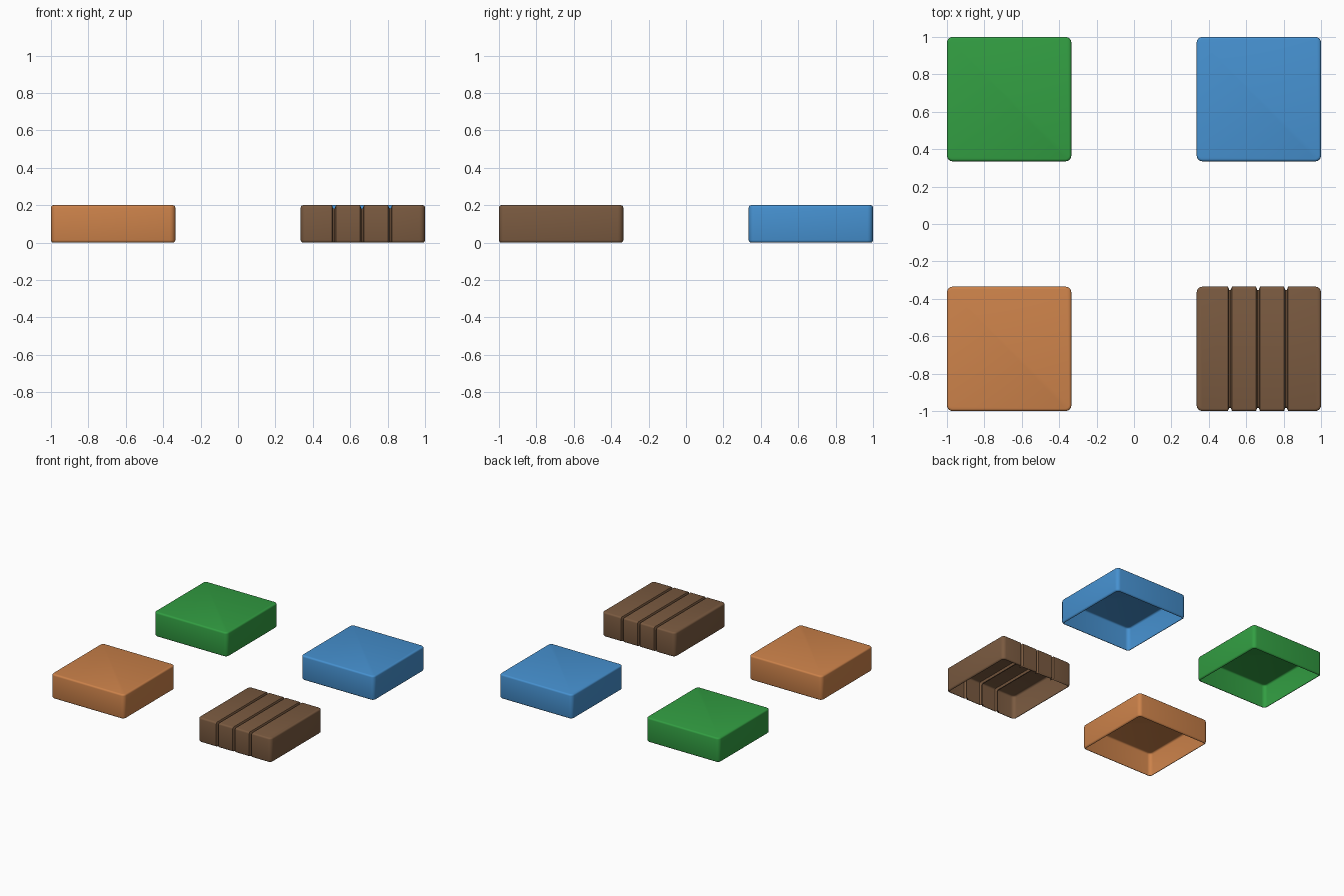
import bpy, bmesh
from mathutils import Vector

if "Cube" in bpy.data.objects:
    bpy.data.objects.remove(bpy.data.objects["Cube"])

S, H = 0.665, 0.2          # tile width and height
C = 1 - S / 2              # tile centre offset


def linear(c):
    return [((v / 255 + 0.055) / 1.055) ** 2.4 for v in c] + [1]


def rounded_block():
    bm = bmesh.new()
    bmesh.ops.create_cube(bm, size=1)
    for v in bm.verts:
        v.co = Vector((v.co.x * S, v.co.y * S, (v.co.z + 0.5) * H))
    # round the upright corners, then the top and bottom rims
    upright = [e for e in bm.edges if abs(e.verts[0].co.z - e.verts[1].co.z) > 0.1]
    bmesh.ops.bevel(bm, geom=upright, offset=0.03, segments=4, profile=0.5, affect='EDGES')
    rims = [e for e in bm.edges if abs(e.verts[0].co.z - e.verts[1].co.z) < 0.01]
    bmesh.ops.bevel(bm, geom=rims, offset=0.013, segments=3, profile=0.5, affect='EDGES')
    return bm


def cut_grooves(bm, xs, half=0.011, floor=0.004, depth=0.017):
    for g in xs:
        for d in (-half, -floor, floor, half):
            geom = bm.verts[:] + bm.edges[:] + bm.faces[:]
            bmesh.ops.bisect_plane(bm, geom=geom, dist=1e-5,
                                   plane_co=(g + d, 0, 0), plane_no=(1, 0, 0))
        # sink the strip into the top and both ends
        for v in bm.verts:
            if abs(v.co.x - g) < floor + 1e-4:
                v.co.y *= 1 - depth / (S / 2)
                if v.co.z > H / 2:
                    v.co.z -= depth


def tile(name, x, y, color, grooves=()):
    bm = rounded_block()
    cut_grooves(bm, grooves)
    # leave the underside open
    bm.normal_update()
    under = [f for f in bm.faces if f.normal.z < -0.99 and f.calc_center_median().z < 0.001]
    bmesh.ops.delete(bm, geom=under, context='FACES')
    me = bpy.data.meshes.new(name)
    bm.to_mesh(me)
    bm.free()
    ob = bpy.data.objects.new(name, me)
    ob.location = (x, y, 0)
    bpy.context.collection.objects.link(ob)
    mat = bpy.data.materials.new(name + "_color")
    mat.diffuse_color = linear(color)
    mat.use_nodes = True
    mat.node_tree.nodes["Principled BSDF"].inputs["Base Color"].default_value = mat.diffuse_color
    me.materials.append(mat)
    bpy.ops.object.select_all(action='DESELECT')
    ob.select_set(True)
    bpy.context.view_layer.objects.active = ob
    bpy.ops.object.shade_smooth_by_angle(angle=0.6)


tile("grass_tile", -C, C, (50, 158, 66))
tile("water_tile", C, C, (70, 145, 208))
tile("sand_tile", -C, -C, (204, 130, 74))
# plank tile has three seams running front to back
tile("plank_tile", C, -C, (122, 90, 64), [g - C for g in (0.513, 0.663, 0.813)])
